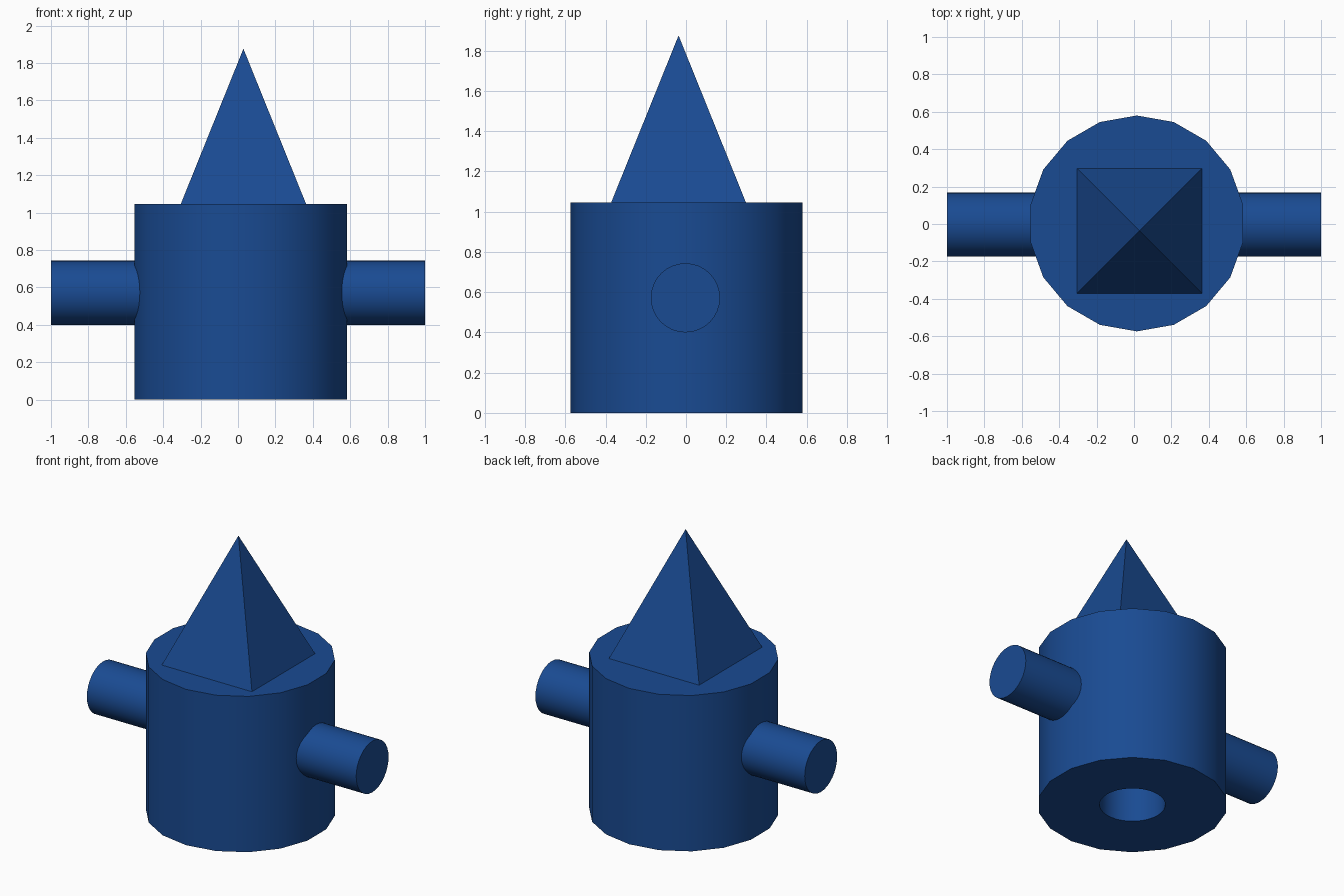
import bpy
from math import radians, sqrt

if "Cube" in bpy.data.objects:
    bpy.data.objects.remove(bpy.data.objects["Cube"])

blue = bpy.data.materials.new("blue")
blue.diffuse_color = (0.01, 0.07, 0.29, 1)
blue.use_nodes = True
blue.node_tree.nodes["Principled BSDF"].inputs["Base Color"].default_value = blue.diffuse_color


def cylinder(name, sides, radius, depth, centre, rotation=(0, 0, 0)):
    bpy.ops.mesh.primitive_cylinder_add(vertices=sides, radius=radius, depth=depth,
                                        location=centre, rotation=rotation)
    obj = bpy.context.object
    obj.name = name
    obj.data.materials.append(blue)
    return obj


def smooth(obj):
    bpy.ops.object.select_all(action='DESELECT')
    obj.select_set(True)
    bpy.context.view_layer.objects.active = obj
    bpy.ops.object.shade_smooth_by_angle(angle=radians(30))


# Round body with a blind socket in its underside
HEIGHT, HOLE_DEPTH = 1.046, 0.5
body = cylinder("body", 18, 0.577, HEIGHT, (0.015, 0.003, HEIGHT / 2))
cutter = cylinder("socket_cutter", 32, 0.2, 2 * HOLE_DEPTH, (0.015, 0.003, 0))
cutter.hide_render = True
cut = body.modifiers.new("socket", 'BOOLEAN')
cut.operation = 'DIFFERENCE'
cut.solver = 'EXACT'
cut.object = cutter
bpy.context.view_layer.objects.active = body
bpy.ops.object.modifier_apply(modifier=cut.name)
bpy.data.objects.remove(cutter)
smooth(body)

# Crossbar running through the body
crossbar = cylinder("crossbar", 32, 0.172, 2.0, (0, -0.003, 0.572), (0, radians(90), 0))
smooth(crossbar)

# Four-sided spike on top
SPIKE = 0.83
bpy.ops.mesh.primitive_cone_add(vertices=4, radius1=0.335 * sqrt(2), radius2=0, depth=SPIKE,
                                location=(0.029, -0.037, HEIGHT + SPIKE / 2),
                                rotation=(0, 0, radians(45)))
spike = bpy.context.object
spike.name = "spike"
spike.data.materials.append(blue)
